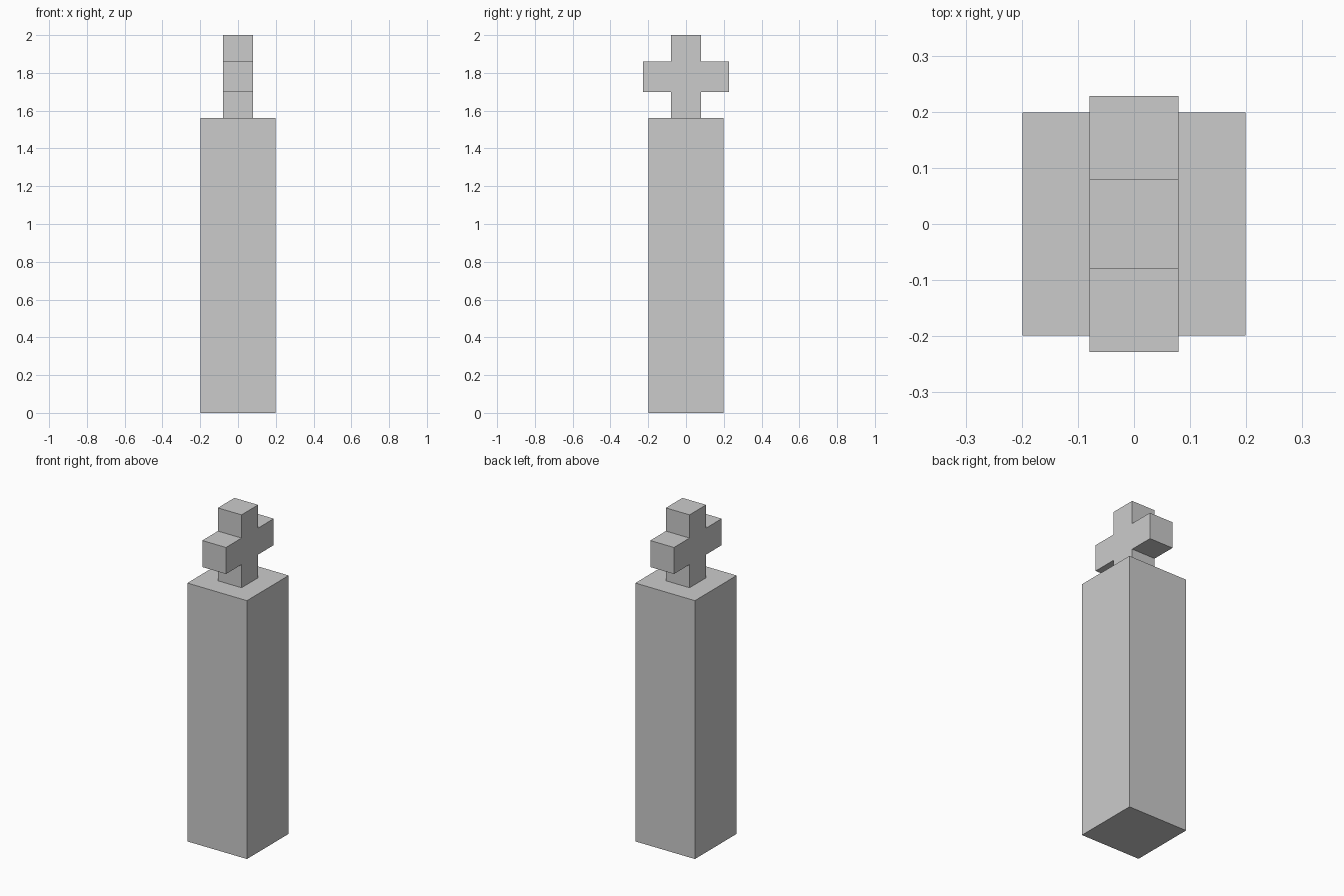
import bpy, bmesh

if "Cube" in bpy.data.objects:
    bpy.data.objects.remove(bpy.data.objects["Cube"])

def extrude_profile(name, points, direction):
    """Fill a closed outline and extrude it into a solid."""
    bm = bmesh.new()
    face = bm.faces.new([bm.verts.new(p) for p in points])
    out = bmesh.ops.extrude_face_region(bm, geom=[face], use_keep_orig=True)
    moved = [g for g in out["geom"] if isinstance(g, bmesh.types.BMVert)]
    bmesh.ops.translate(bm, verts=moved, vec=direction)
    bmesh.ops.recalc_face_normals(bm, faces=bm.faces)
    mesh = bpy.data.meshes.new(name)
    bm.to_mesh(mesh)
    bm.free()
    obj = bpy.data.objects.new(name, mesh)
    bpy.context.collection.objects.link(obj)
    return obj

# Square pillar
w, pillar_top = 0.199, 1.56
extrude_profile("pillar", [(-w, -w, 0), (w, -w, 0), (w, w, 0), (-w, w, 0)],
                (0, 0, pillar_top))

# Cross on top, its arms running along y
t, arm = 0.079, 0.228
arm_low, arm_high, top = 1.70, 1.86, 2.0
half = [(t, pillar_top), (t, arm_low), (arm, arm_low),
        (arm, arm_high), (t, arm_high), (t, top)]
outline = half + [(-y, z) for y, z in reversed(half)]
extrude_profile("cross", [(-t, y, z) for y, z in outline], (2 * t, 0, 0))
